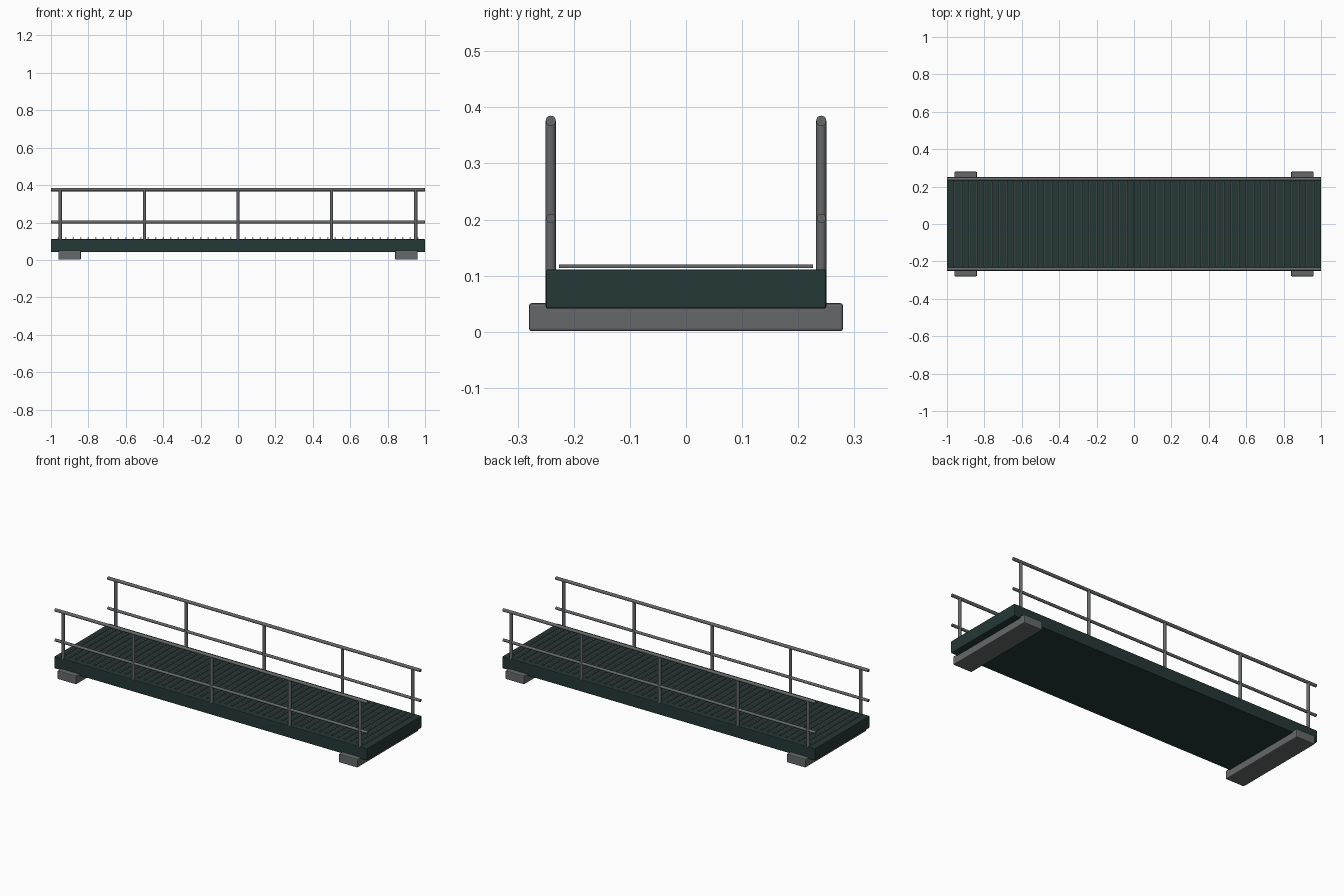
import bpy
import math

if "Cube" in bpy.data.objects:
    bpy.data.objects.remove(bpy.data.objects["Cube"])


def make_mat(name, rgb):
    m = bpy.data.materials.new(name)
    m.diffuse_color = (*rgb, 1.0)
    m.use_nodes = True
    m.node_tree.nodes["Principled BSDF"].inputs["Base Color"].default_value = m.diffuse_color
    return m


GREEN = make_mat("dark green", (0.018, 0.040, 0.038))
GREY = make_mat("steel grey", (0.130, 0.136, 0.142))


def box(name, center, size, mat, bevel=0.0):
    bpy.ops.mesh.primitive_cube_add(size=1, location=center)
    o = bpy.context.object
    o.name = name
    o.scale = size
    bpy.ops.object.transform_apply(location=False, rotation=False, scale=True)
    o.data.materials.append(mat)
    if bevel:
        b = o.modifiers.new("soft_edges", 'BEVEL')
        b.width = bevel
        b.segments = 2
    return o


def tube(name, center, radius, length, mat, along_x=False):
    rot = (0, math.pi / 2, 0) if along_x else (0, 0, 0)
    bpy.ops.mesh.primitive_cylinder_add(vertices=20, radius=radius, depth=length,
                                        location=center, rotation=rot)
    o = bpy.context.object
    o.name = name
    o.data.materials.append(mat)
    bpy.ops.object.shade_smooth_by_angle(angle=math.radians(40))
    return o


# walkway deck
box("deck", (0, 0, 0.076), (2.0, 0.5, 0.07), GREEN, 0.004)

# support feet under each end
for side, x in (("left", -0.9), ("right", 0.9)):
    box("foot_" + side, (x, 0, 0.026), (0.12, 0.56, 0.05), GREY, 0.005)

# anti-slip grip bars, repeated along the deck
bar = box("grip_bars", (-0.96, 0, 0.1165), (0.008, 0.452, 0.006), GREY)
arr = bar.modifiers.new("repeat", 'ARRAY')
arr.count = 49
arr.use_relative_offset = False
arr.use_constant_offset = True
arr.constant_offset_displace = (0.04, 0, 0)

# railings on both sides
for side, y in (("front", -0.241), ("back", 0.241)):
    tube("top_rail_" + side, (0, y, 0.376), 0.009, 2.0, GREY, True)
    tube("mid_rail_" + side, (0, y, 0.202), 0.008, 2.0, GREY, True)
    for i, x in enumerate((-0.95, -0.5, 0, 0.5, 0.95)):
        tube(f"post_{side}_{i}", (x, y, 0.241), 0.009, 0.27, GREY)
